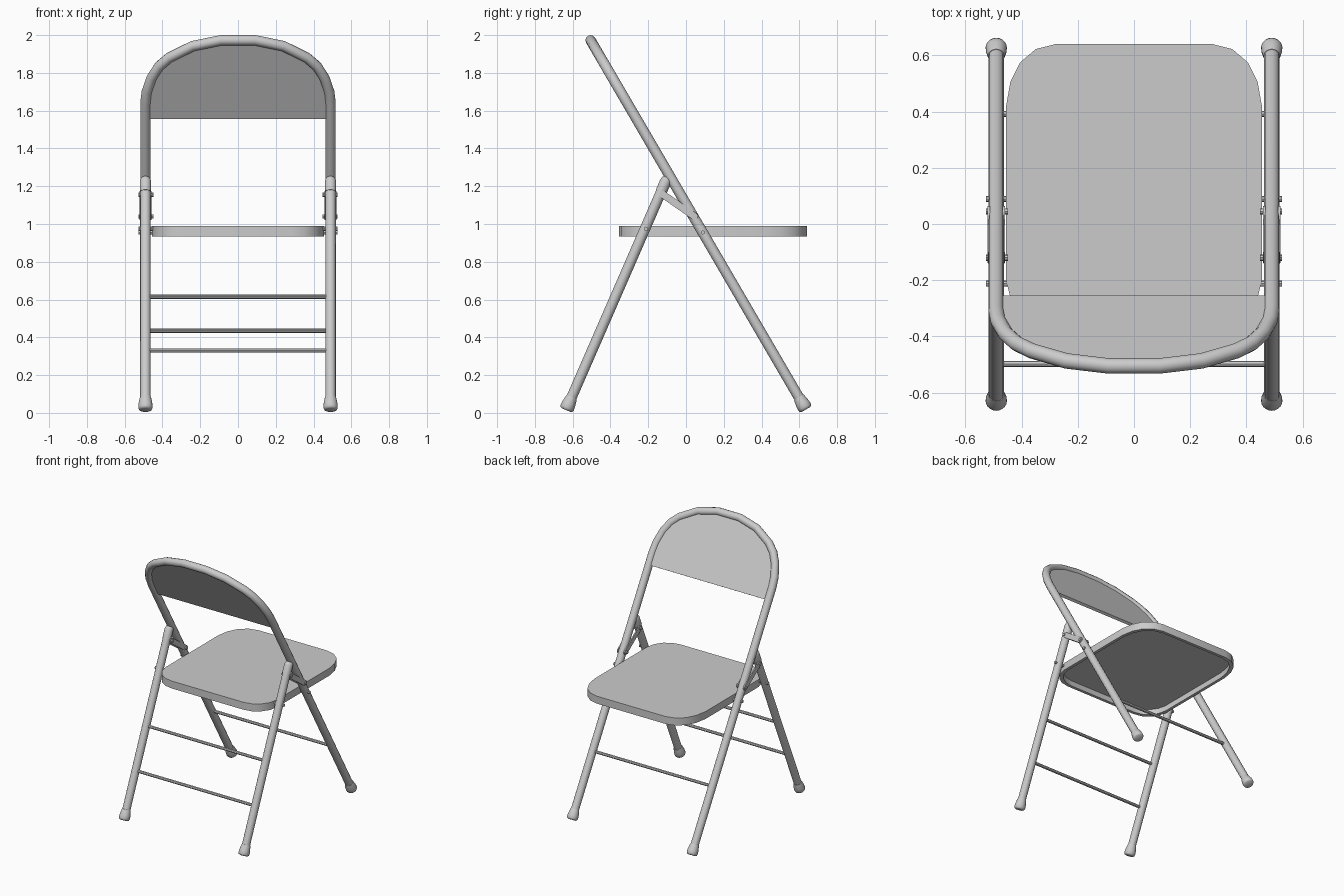
import bpy, bmesh, math
from mathutils import Vector

if "Cube" in bpy.data.objects:
    bpy.data.objects.remove(bpy.data.objects["Cube"])

R = 0.0275          # tube radius
X = 0.49            # leg offset from centre
F0, F1 = (0.635, 0.018), (-0.505, 1.9725)   # front frame line (y, z)
B0, B1 = (-0.635, 0.015), (-0.108, 1.225)   # rear leg line (y, z)


def on_line(a, b, z):
    return a[0] + (b[0] - a[0]) * (z - a[1]) / (b[1] - a[1])


def finish(obj, angle=40):
    bpy.ops.object.select_all(action='DESELECT')
    obj.select_set(True)
    bpy.context.view_layer.objects.active = obj
    bpy.ops.object.convert(target='MESH')
    bpy.ops.object.shade_smooth_by_angle(angle=math.radians(angle))
    return obj


def tube(name, points, radius, res=4):
    cu = bpy.data.curves.new(name, 'CURVE')
    cu.dimensions = '3D'
    cu.bevel_depth, cu.bevel_resolution, cu.use_fill_caps = radius, res, True
    sp = cu.splines.new('POLY')
    sp.points.add(len(points) - 1)
    for p, co in zip(sp.points, points):
        p.co = (*co, 1)
    ob = bpy.data.objects.new(name, cu)
    bpy.context.collection.objects.link(ob)
    return finish(ob)


def from_bmesh(name, bm, angle=40):
    bmesh.ops.recalc_face_normals(bm, faces=bm.faces)
    me = bpy.data.meshes.new(name)
    bm.to_mesh(me)
    bm.free()
    ob = bpy.data.objects.new(name, me)
    bpy.context.collection.objects.link(ob)
    return finish(ob, angle)


def lathe(name, start, direction, profile, n=20):
    """Closed turned part; profile is (radius, distance along direction)."""
    q = Vector(direction).to_track_quat('Z', 'Y')
    bm = bmesh.new()
    rings = [[bm.verts.new(Vector(start) + q @ Vector((
        r * math.cos(math.tau * i / n), r * math.sin(math.tau * i / n), h)))
        for i in range(n)] for r, h in profile]
    for a, b in zip(rings, rings[1:]):
        for i in range(n):
            bm.faces.new((a[i], a[(i + 1) % n], b[(i + 1) % n], b[i]))
    bm.faces.new(rings[0])
    bm.faces.new(rings[-1])
    return from_bmesh(name, bm, 50)


# Arched front frame: both front legs and the back hoop in one tube
arch = [(0.49, 1.64), (0.483, 1.70), (0.457, 1.775), (0.418, 1.835),
        (0.365, 1.88), (0.24, 1.942), (0.09, F1[1])]
half = [(X, 0.05)] + arch
path = half + [(-x, z) for x, z in reversed(half)]
tube("front_frame", [(x, on_line(F0, F1, z), z) for x, z in path], R)

# Back panel filling the hoop
outline = [(0.485, 1.56)] + arch
outline += [(-x, z) for x, z in reversed(outline)]
bm = bmesh.new()
n = Vector((0, F0[1] - F1[1], F1[0] - F0[0])).normalized() * -1
face = bm.faces.new([bm.verts.new(Vector((x, on_line(F0, F1, z), z)) + n * 0.012)
                     for x, z in outline])
ext = bmesh.ops.extrude_face_region(bm, geom=[face])
bmesh.ops.translate(bm, vec=n * -0.02,
                    verts=[v for v in ext['geom'] if isinstance(v, bmesh.types.BMVert)])
from_bmesh("back_panel", bm)

# Seat: rounded pan, hollow underneath with an inner lip
right = [(0.28, 0.64), (0.35, 0.622), (0.405, 0.575), (0.44, 0.505), (0.455, 0.42),
         (0.455, -0.20), (0.44, -0.26), (0.405, -0.31), (0.355, -0.343), (0.29, -0.355)]
rim = right + [(-x, y) for x, y in reversed(right)]
bm = bmesh.new()
loops = []
for inset, z in [(0, 0.99), (0, 0.935), (0.022, 0.935), (0.022, 0.975)]:
    sx, sy = 1 - inset / 0.455, 1 - inset / 0.4975
    loops.append([bm.verts.new((x * sx, 0.1425 + (y - 0.1425) * sy, z)) for x, y in rim])
for a, b in zip(loops, loops[1:]):
    for i in range(len(rim)):
        j = (i + 1) % len(rim)
        bm.faces.new((a[i], a[j], b[j], b[i]))
bm.faces.new(loops[0])
bm.faces.new(loops[-1])
from_bmesh("seat", bm)

# Cross rungs
for name, a, b, z in [("rear_rung_upper", B0, B1, 0.615), ("rear_rung_lower", B0, B1, 0.33),
                      ("front_rung", F0, F1, 0.435)]:
    y = on_line(a, b, z)
    tube(name, [(-X, y, z), (X, y, z)], 0.011, 2)

foot = [(0.026, 0), (0.034, 0.004), (0.038, 0.014), (0.037, 0.035),
        (0.031, 0.068), (0.029, 0.075), (0.026, 0.075)]
cap = [(0.026, -0.06), (0.030, -0.06), (0.030, 0.0), (0.027, 0.014), (0.019, 0.023), (0.008, 0.027)]
link_a, link_b = Vector((-0.12, 1.155)), Vector((0.045, 1.04))
pivots = [(0.089, 0.955), (-0.212, 0.975), tuple(link_a), tuple(link_b)]

for s, side in ((-1, "left"), (1, "right")):
    # Rear leg with rounded top cap
    bot, top = Vector((s * X, *B0)), Vector((s * X, *B1))
    d = (top - bot).normalized()
    tube("rear_leg_" + side, [bot + d * 0.03, top], R)
    lathe("rear_leg_cap_" + side, top, d, cap)
    # Rubber feet
    lathe("rear_foot_" + side, bot, d, foot)
    f0 = Vector((s * X, *F0))
    lathe("front_foot_" + side, f0, Vector((s * X, *F1)) - f0, foot)
    # Folding links on both sides of the tubes
    u = (link_b - link_a).normalized()
    base = math.atan2(u.y, u.x)
    for off, place in ((0.027, "outer"), (-0.027, "inner")):
        bm = bmesh.new()
        pts = []
        for c, st in ((link_b, -90), (link_a, 90)):
            for k in range(7):
                t = base + math.radians(st + 30 * k)
                pts.append((c.x + 0.019 * math.cos(t), c.y + 0.019 * math.sin(t)))
        face = bm.faces.new([bm.verts.new((s * (X + off) - 0.004, y, z)) for y, z in pts])
        ext = bmesh.ops.extrude_face_region(bm, geom=[face])
        bmesh.ops.translate(bm, vec=(0.008, 0, 0),
                            verts=[v for v in ext['geom'] if isinstance(v, bmesh.types.BMVert)])
        from_bmesh("fold_link_%s_%s" % (place, side), bm)
    # Pivot pins
    for i, (y, z) in enumerate(pivots):
        tube("pivot_pin_%d_%s" % (i + 1, side),
             [(s * 0.448, y, z), (s * 0.527, y, z)], 0.011, 2)
